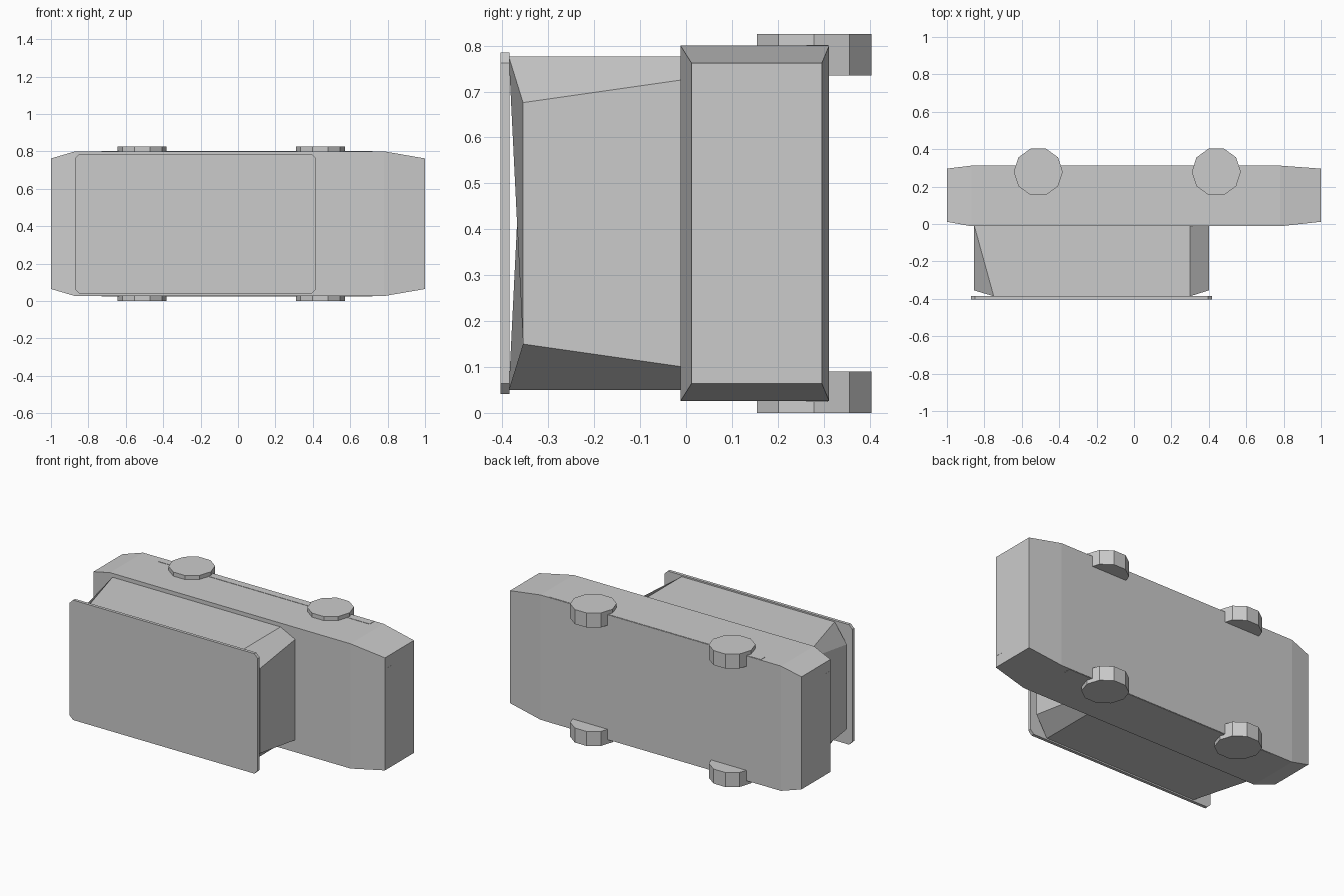
import bpy, math

if "Cube" in bpy.data.objects:
    bpy.data.objects.remove(bpy.data.objects["Cube"])


def mesh_object(name, verts, faces):
    me = bpy.data.meshes.new(name)
    me.from_pydata(verts, [], faces)
    me.update()
    ob = bpy.data.objects.new(name, me)
    bpy.context.collection.objects.link(ob)
    return ob


def loft(name, rings):
    """Skin equal-sized rings and cap both ends."""
    n = len(rings[0])
    verts = [p for r in rings for p in r]
    faces = [tuple(range(n))[::-1], tuple(range(len(verts) - n, len(verts)))]
    for k in range(len(rings) - 1):
        for i in range(n):
            j = (i + 1) % n
            faces.append((k * n + i, k * n + j, (k + 1) * n + j, (k + 1) * n + i))
    ob = mesh_object(name, verts, faces)
    bpy.context.view_layer.objects.active = ob
    bpy.ops.object.mode_set(mode='EDIT')
    bpy.ops.mesh.select_all(action='SELECT')
    bpy.ops.mesh.normals_make_consistent(inside=False)
    bpy.ops.object.mode_set(mode='OBJECT')
    return ob


def box(name, x0, x1, y0, y1, z0, z1):
    return loft(name, [[(x, y0, z0), (x, y1, z0), (x, y1, z1), (x, y0, z1)]
                       for x in (x0, x1)])


# The vehicle lies on its side: its roof faces -y and its wheels +y.
MID = 0.413

# Lower body, tapered at both ends
sections = [(-1.0, 0.012, 0.296, 0.349), (-0.87, -0.012, 0.312, 0.387),
            (0.78, -0.012, 0.312, 0.387), (1.0, 0.012, 0.296, 0.349)]
loft("body", [[(x, a, MID - h), (x, b, MID - h), (x, b, MID + h), (x, a, MID + h)]
              for x, a, b, h in sections])


# Cabin with cut corners; half outlines are mirrored about the mid plane
def mirrored(half):
    return half + [(x, y, 2 * MID - z) for x, y, z in reversed(half)]


base = mirrored([(-0.855, -0.005, 0.10), (-0.855, -0.005, 0.05),
                 (0.30, -0.005, 0.05), (0.40, -0.005, 0.10)])
roof_line = mirrored([(-0.855, -0.355, 0.15), (-0.75, -0.386, 0.05),
                      (0.30, -0.386, 0.05), (0.40, -0.355, 0.15)])
loft("cabin", [base, roof_line])

# Roof plate with clipped corners
x0, x1, z0, z1, c = -0.872, 0.418, 0.041, 0.785, 0.023
outline = [(x0 + c, z0), (x1 - c, z0), (x1, z0 + c), (x1, z1 - c),
           (x1 - c, z1), (x0 + c, z1), (x0, z1 - c), (x0, z0 + c)]
loft("roof_plate", [[(x, y, z) for x, z in outline] for y in (-0.404, -0.385)])

# Ten-sided wheels
for end, cx in (("rear", -0.512), ("front", 0.44)):
    for side, a, b in (("right", 0.0, 0.09), ("left", 0.735, 0.825)):
        ring = [(cx + 0.131 * math.cos(math.tau * i / 10),
                 0.279 + 0.131 * math.sin(math.tau * i / 10)) for i in range(10)]
        loft(f"{end}_{side}_wheel", [[(x, y, z) for x, y in ring] for z in (a, b)])

# Thin light strips at the ends and sills along the sides
for end, s in (("rear", -1), ("front", 1)):
    box(f"{end}_strip", s * 0.985, s * 1.001, 0.028, 0.077, 0.133, 0.692)
for side, z in (("right", 0.027), ("left", 0.799)):
    box(f"{side}_sill", -0.73, 0.72, 0.262, 0.309, z - 0.003, z + 0.003)
